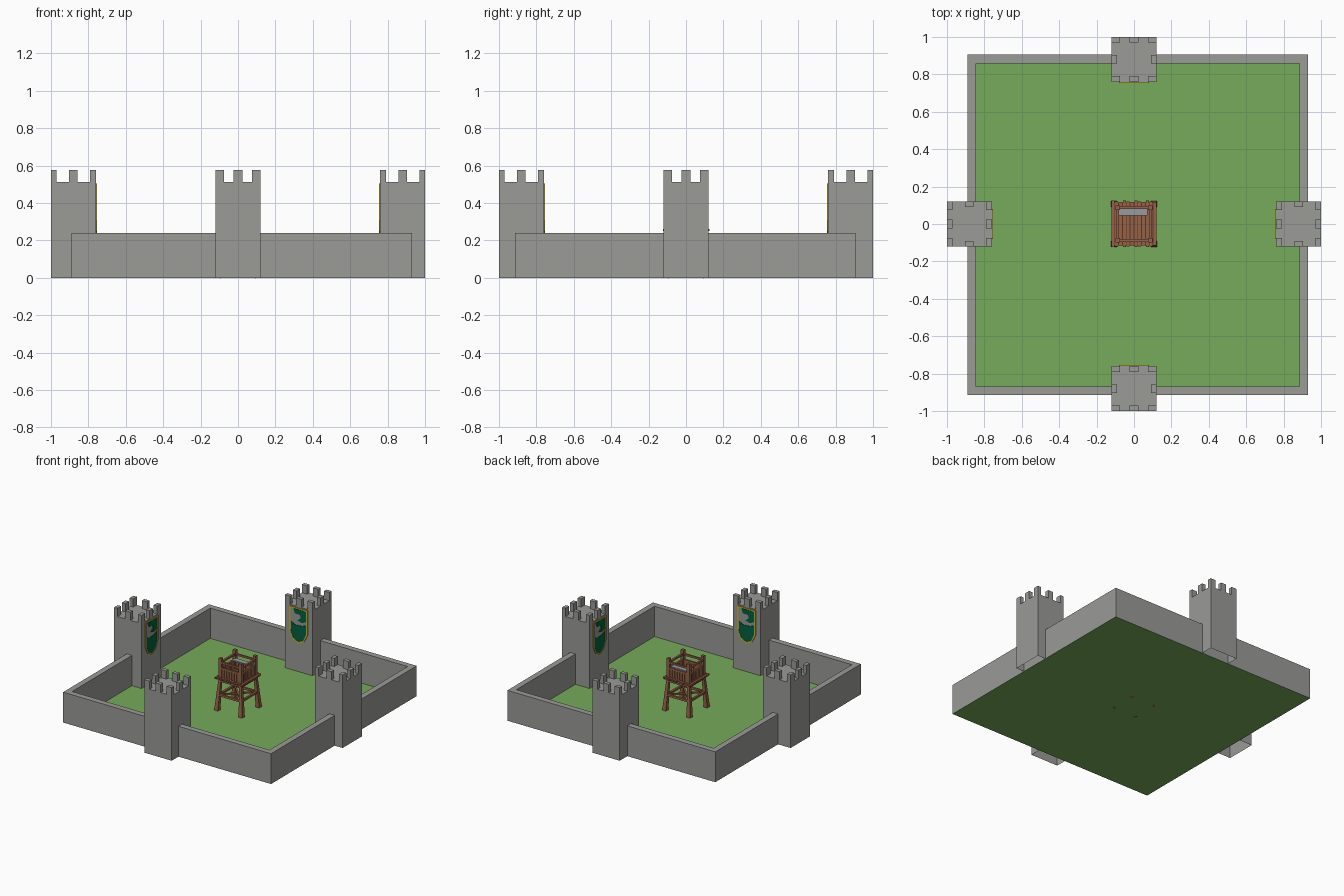
import bpy, bmesh, math
from mathutils import Vector, Matrix

if "Cube" in bpy.data.objects:
    bpy.data.objects.remove(bpy.data.objects["Cube"])


def mat(name, r, g, b):
    m = bpy.data.materials.new(name)
    m.diffuse_color = (*[(c / 255) ** 2.2 for c in (r, g, b)], 1)
    m.use_nodes = True
    m.node_tree.nodes["Principled BSDF"].inputs["Base Color"].default_value = m.diffuse_color
    return m


STONE = mat("stone_grey", 153, 153, 150)
GRASS = mat("grass_green", 119, 169, 91)
WOOD = mat("wood_brown", 150, 98, 74)
DARK = mat("dark_wood", 92, 54, 40)
CLOTH = mat("banner_green", 8, 98, 66)
GOLD = mat("banner_gold", 205, 175, 45)
METAL = mat("plate_grey", 150, 155, 160)


def finish(bm, name, material, rot=0):
    bmesh.ops.recalc_face_normals(bm, faces=bm.faces[:])
    bm.transform(Matrix.Rotation(rot, 4, 'Z'))
    me = bpy.data.meshes.new(name)
    bm.to_mesh(me)
    bm.free()
    me.materials.append(material)
    ob = bpy.data.objects.new(name, me)
    bpy.context.collection.objects.link(ob)
    return ob


def box(bm, x0, x1, y0, y1, z0, z1, open_bottom=False):
    m = Matrix.Translation(((x0 + x1) / 2, (y0 + y1) / 2, (z0 + z1) / 2)) \
        @ Matrix.Diagonal((x1 - x0, y1 - y0, z1 - z0, 1))
    vs = bmesh.ops.create_cube(bm, size=1, matrix=m)['verts']
    if open_bottom:
        fs = {f for v in vs for f in v.link_faces}
        low = [f for f in fs if all(v.co.z < z0 + 1e-5 for v in f.verts)]
        bmesh.ops.delete(bm, geom=low, context='FACES_ONLY')


def beam(bm, a, b, w0, w1=None):
    """square beam from a to b, widths w0 and w1"""
    a, b = Vector(a), Vector(b)
    w1 = w1 or w0
    d = (b - a).normalized()
    side = d.cross(Vector((0, 0, 1))) if abs(d.z) < 0.9 else d.cross(Vector((0, 1, 0)))
    side.normalize()
    up = side.cross(d)
    rings = [[bm.verts.new(p + (side * s + up * t) * w / 2)
              for s, t in ((-1, -1), (1, -1), (1, 1), (-1, 1))] for p, w in ((a, w0), (b, w1))]
    for i in range(4):
        j = (i + 1) % 4
        bm.faces.new((rings[0][i], rings[0][j], rings[1][j], rings[1][i]))
    bm.faces.new(rings[0])
    bm.faces.new(rings[1])


# ground
X0, X1, Y0, Y1, T, H = -0.89, 0.93, -0.915, 0.905, 0.046, 0.24
bm = bmesh.new()
bm.faces.new([bm.verts.new((x, y, 0)) for x, y in ((X0, Y0), (X1, Y0), (X1, Y1), (X0, Y1))])
finish(bm, "ground", GRASS)

# curtain wall ring
bm = bmesh.new()
loops = []
for t, z in ((0, 0), (0, H), (T, H), (T, 0)):
    loops.append([bm.verts.new(p) for p in ((X0 + t, Y0 + t, z), (X1 - t, Y0 + t, z),
                                            (X1 - t, Y1 - t, z), (X0 + t, Y1 - t, z))])
for lo, hi in zip(loops, loops[1:]):
    for i in range(4):
        j = (i + 1) % 4
        bm.faces.new((lo[i], lo[j], hi[j], hi[i]))
finish(bm, "curtain_wall", STONE)

# banner outlines (across, height) on the inner tower face
shield = [(-.08, .505), (.08, .505), (.08, .31), (.05, .25), (0, .225), (-.05, .25), (-.08, .31)]
lower = [(-.066, .385), (-.03, .365), (.03, .37), (.066, .385), (.066, .31),
         (.042, .26), (0, .238), (-.042, .26), (-.066, .31)]
upper = [(-.045, .49), (.066, .494), (.068, .41), (.03, .395), (-.01, .405),
         (.02, .43), (.015, .455), (-.03, .455)]


def plate(name, pts, material, rot, y, depth):
    bm = bmesh.new()
    f = bm.faces.new([bm.verts.new((u, y, v)) for u, v in pts])
    r = bmesh.ops.extrude_face_region(bm, geom=[f])
    vs = [e for e in r['geom'] if isinstance(e, bmesh.types.BMVert)]
    bmesh.ops.translate(bm, verts=vs, vec=(0, -depth, 0))
    finish(bm, name, material, rot)


IN, OUT, W, FLOOR, TOP = 0.76, 1.0, 0.12, 0.513, 0.578
for k, side in enumerate(("back", "left", "front", "right")):
    rot = k * math.pi / 2
    # tower body
    bm = bmesh.new()
    box(bm, -W, W, IN, OUT, 0, FLOOR, True)
    # battlements
    for y0, y1 in ((IN, IN + .03), (OUT - .03, OUT)):
        for x0, x1 in ((-W, -.075), (-.023, .023), (.075, W)):
            box(bm, x0, x1, y0, y1, FLOOR, TOP, True)
    for x0, x1 in ((-W, -W + .03), (W - .03, W)):
        box(bm, x0, x1, .857, .903, FLOOR, TOP, True)
    finish(bm, side + "_tower", STONE, rot)
    # banner border and green shapes
    bm = bmesh.new()
    n = len(shield)
    c = Vector((0, .37))
    y = IN - .004
    o = [bm.verts.new((u, y, v)) for u, v in shield]
    q = [bm.verts.new((u * .87, y, c.y + (v - c.y) * .92)) for u, v in shield]
    for i in range(n):
        j = (i + 1) % n
        bm.faces.new((o[i], o[j], q[j], q[i]))
    border = finish(bm, side + "_banner_border", GOLD, rot)
    s = border.modifiers.new("thickness", 'SOLIDIFY')
    s.thickness = .005
    s.offset = 0
    plate(side + "_banner_lower", lower, CLOTH, rot, IN - .001, .005)
    plate(side + "_banner_upper", upper, CLOTH, rot, IN - .001, .005)

# wooden watchtower: legs, feet and posts
corners = [(-1, -1), (1, -1), (1, 1), (-1, 1)]
bm = bmesh.new()
for sx, sy in corners:
    beam(bm, (sx * .107, sy * .107, 0), (sx * .09, sy * .09, .25), .032, .02)
    box(bm, sx * .088 - .012, sx * .088 + .012, sy * .088 - .012, sy * .088 + .012, .25, .41)
finish(bm, "watchtower_legs_and_posts", WOOD)

# cross beams and rails
bm = bmesh.new()
for (ax, ay), (bx, by) in zip(corners, corners[1:] + corners[:1]):
    for r, z, w in ((.098, .12, .016), (.092, .235, .018), (.088, .375, .014), (.088, .33, .014)):
        beam(bm, (ax * r, ay * r, z), (bx * r, by * r, z), w)
beam(bm, (-.098, -.098, .12), (.098, .098, .12), .012)
beam(bm, (-.098, .098, .12), (.098, -.098, .12), .012)
finish(bm, "watchtower_beams", WOOD)

# deck: dark underlay with planks on top
bm = bmesh.new()
box(bm, -.118, .118, -.115, .115, .246, .254)
finish(bm, "deck_gaps", DARK)
bm = bmesh.new()
N = 12
for i in range(N):
    x = -.123 + i * .246 / N
    e = .004 * (i % 3)
    box(bm, x + .002, x + .246 / N - .003, -.123 + e, .125 - e, .25, .262)
finish(bm, "deck_planks", WOOD)

# parapet planks on four sides
for name, m, off, thick in (("parapet_backing", DARK, .086, .004), ("parapet_planks", WOOD, .088, .009)):
    for k in range(4):
        bm = bmesh.new()
        if m is DARK:
            box(bm, -.08, .08, off - thick / 2, off + thick / 2, .26, .318)
        else:
            for i in range(7):
                x = -.078 + i * .0223
                box(bm, x + .002, x + .0203, off - thick / 2, off + thick / 2, .26, .322 + .005 * (i % 2))
        finish(bm, name, m, k * math.pi / 2)

# grey plate across the back of the lookout
bm = bmesh.new()
box(bm, -.085, .072, .045, .086, .335, .345)
finish(bm, "grey_plate", METAL)
